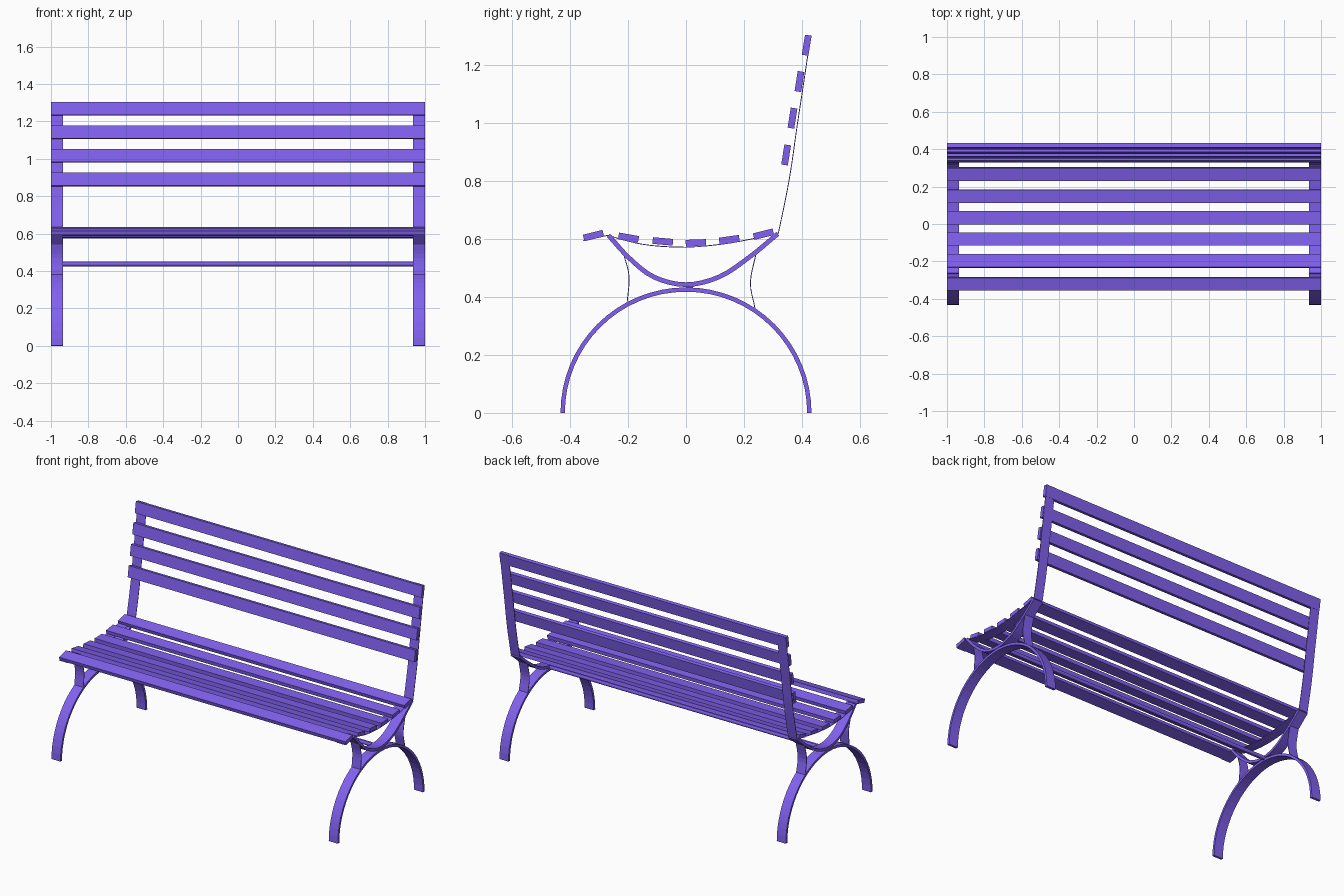
import bpy, bmesh, math
from mathutils import Vector

if "Cube" in bpy.data.objects:
    bpy.data.objects.remove(bpy.data.objects["Cube"])

purple = bpy.data.materials.new("purple_paint")
purple.diffuse_color = (0.22, 0.12, 0.87, 1)
purple.use_nodes = True
purple.node_tree.nodes["Principled BSDF"].inputs["Base Color"].default_value = purple.diffuse_color


def extrude_profile(name, outline, x0, x1):
    """Closed strip of (left, right) y-z point pairs extruded from x0 to x1."""
    bm = bmesh.new()
    rows = [[bm.verts.new((x, *p)) for x, p in
             ((x0, a), (x1, a), (x1, b), (x0, b))] for a, b in outline]
    for r, s in zip(rows, rows[1:]):
        for i in range(4):
            j = (i + 1) % 4
            bm.faces.new((r[i], r[j], s[j], s[i]))
    bm.faces.new(rows[0])
    bm.faces.new(rows[-1])
    bmesh.ops.recalc_face_normals(bm, faces=bm.faces)
    mesh = bpy.data.meshes.new(name)
    bm.to_mesh(mesh)
    bm.free()
    mesh.materials.append(purple)
    ob = bpy.data.objects.new(name, mesh)
    bpy.context.collection.objects.link(ob)
    return ob


def smooth_path(pts, steps):
    """Catmull-Rom curve through a few points."""
    p = [Vector(q) for q in pts]
    p = [2 * p[0] - p[1]] + p + [2 * p[-1] - p[-2]]
    out = []
    for a, b, c, d in zip(p, p[1:], p[2:], p[3:]):
        for k in range(steps):
            t = k / steps
            out.append(0.5 * (2 * b + (c - a) * t + (2 * a - 5 * b + 4 * c - d) * t**2
                              + (3 * b - a - 3 * c + d) * t**3))
    return out + [p[-2]]


def strip(name, path, thick, x0, x1):
    """Flat iron bar following a y-z path."""
    outline = []
    for i, p in enumerate(path):
        d = (path[min(i + 1, len(path) - 1)] - path[max(i - 1, 0)]).normalized()
        n = Vector((-d.y, d.x)) * thick / 2
        outline.append((p + n, p - n))
    return extrude_profile(name, outline, x0, x1)


def slat(name, y, z, angle):
    """Wooden plank, tilted in the y-z plane."""
    d = Vector((math.cos(angle), math.sin(angle))) * 0.035
    c = Vector((y, z))
    return strip(name, [c - d, c + d], 0.023, -1, 1)


# Side frame paths
leg = [Vector((0.425 * math.cos(a), 0.425 * math.sin(a)))
       for a in (math.pi * i / 32 for i in range(33))]
cradle = smooth_path([(-.267, .612), (-.195, .533), (-.11, .468), (0, .442),
                      (.115, .469), (.22, .538), (.316, .617)], 4)
seat_rail = smooth_path([(-.27, .612), (-.2, .592), (-.12, .577), (0, .571),
                         (.12, .581), (.22, .598), (.318, .62)], 3)
front_lip = [Vector((-.355, .593)), Vector((-.27, .612))]
back_rail = smooth_path([(.318, .618), (.346, .752), (.364, .855), (.381, .976),
                         (.402, 1.114), (.43, 1.302)], 3)
front_brace = smooth_path([(-.215, .548), (-.196, .47), (-.203, .38)], 4)
back_brace = smooth_path([(.243, .555), (.222, .45), (.238, .36)], 4)

for side, x0, x1 in (("left", -0.999, -0.936), ("right", 0.936, 0.999)):
    strip(side + "_leg_arch", leg, 0.015, x0, x1)
    strip(side + "_seat_cradle", cradle, 0.016, x0, x1)
    for part, path in (("seat_rail", seat_rail), ("front_lip", front_lip),
                       ("back_rail", back_rail), ("front_brace", front_brace),
                       ("back_brace", back_brace)):
        strip(f"{side}_{part}", path, 0.003, x0, x1)

# Seat slats
for i, (y, z, deg) in enumerate([(-.319, .611, 14), (-.198, .604, -10), (-.08, .591, -5),
                                 (.034, .586, 2), (.149, .597, 8), (.267, .616, 14)]):
    slat(f"seat_slat_{i + 1}", y, z, math.radians(deg))

# Backrest slats
for i, (y, z) in enumerate([(.345, .889), (.367, 1.016), (.391, 1.142), (.416, 1.267)]):
    slat(f"back_slat_{i + 1}", y, z, math.radians(81))

# Cross rod joining the two frames
bpy.ops.mesh.primitive_cylinder_add(vertices=12, radius=0.013, depth=1.88,
                                    location=(0, 0.013, 0.437),
                                    rotation=(0, math.pi / 2, 0))
rod = bpy.context.object
rod.name = "cross_rod"
rod.data.materials.append(purple)
bpy.ops.object.shade_smooth_by_angle()
